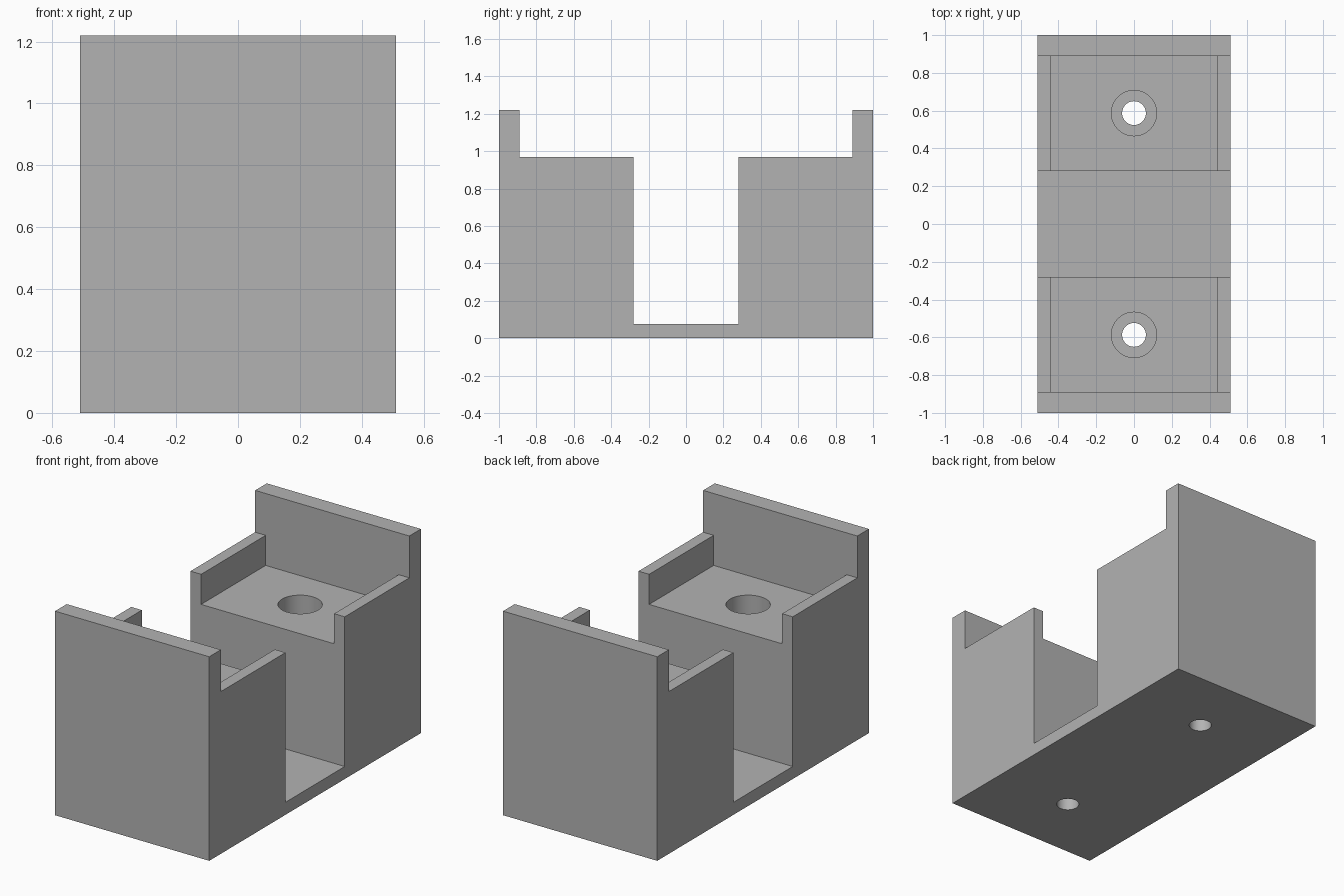
import bpy, bmesh
from mathutils import Matrix, Vector

cube = bpy.data.objects.get("Cube")
if cube:
    bpy.data.objects.remove(cube, do_unlink=True)

HALF_X, HALF_Y = 0.51, 1.0
TOP, SHOULDER, POCKET, BASE = 1.22, 0.97, 0.79, 0.075
END_Y, CHANNEL_Y, POCKET_X = 0.89, 0.28, 0.44
HOLE_Y, HEAD_R, SHANK_R, HEAD_Z = 0.587, 0.12, 0.063, 0.2

grey = bpy.data.materials.new("plain grey")
grey.use_nodes = True
colour = (0.45, 0.45, 0.45, 1)
grey.diffuse_color = colour
grey.node_tree.nodes["Principled BSDF"].inputs["Base Color"].default_value = colour


def make_object(name, bm):
    bmesh.ops.recalc_face_normals(bm, faces=bm.faces)
    mesh = bpy.data.meshes.new(name)
    bm.to_mesh(mesh)
    bm.free()
    mesh.materials.append(grey)
    obj = bpy.data.objects.new(name, mesh)
    bpy.context.collection.objects.link(obj)
    return obj


def box(name, low, high):
    low, high = Vector(low), Vector(high)
    bm = bmesh.new()
    bmesh.ops.create_cube(bm, size=1, matrix=Matrix.Translation((low + high) / 2)
                          @ Matrix.Diagonal((*(high - low), 1)))
    return make_object(name, bm)


def cylinder(name, radius, y, z0, z1):
    bm = bmesh.new()
    bmesh.ops.create_cone(bm, cap_ends=True, segments=64, radius1=radius, radius2=radius,
                          depth=z1 - z0, matrix=Matrix.Translation((0, y, (z0 + z1) / 2)))
    return make_object(name, bm)


def cut(target, cutter):
    cutter.hide_render = True
    mod = target.modifiers.new("cut", "BOOLEAN")
    mod.operation, mod.solver, mod.object = "DIFFERENCE", "EXACT", cutter
    bpy.context.view_layer.objects.active = target
    bpy.ops.object.modifier_apply(modifier=mod.name)
    bpy.data.objects.remove(cutter, do_unlink=True)


# Stepped side profile, mirrored about the channel and extruded across the width
half = [(HALF_Y, 0), (HALF_Y, TOP), (END_Y, TOP), (END_Y, SHOULDER),
        (CHANNEL_Y, SHOULDER), (CHANNEL_Y, BASE)]
outline = half + [(-y, z) for y, z in reversed(half)]
bm = bmesh.new()
face = bm.faces.new([bm.verts.new((-HALF_X, y, z)) for y, z in outline])
swept = bmesh.ops.extrude_face_region(bm, geom=[face])["geom"]
bmesh.ops.translate(bm, vec=(2 * HALF_X, 0, 0),
                    verts=[v for v in swept if isinstance(v, bmesh.types.BMVert)])
bracket = make_object("channel_bracket", bm)

# Recessed shelf and counterbored screw hole in each block
for side in (-1, 1):
    near, far = sorted((side * (CHANNEL_Y - 0.1), side * END_Y))
    cut(bracket, box("shelf_cutter", (-POCKET_X, near, POCKET), (POCKET_X, far, TOP + 0.1)))
    cut(bracket, cylinder("head_cutter", HEAD_R, side * HOLE_Y, HEAD_Z, TOP))
    cut(bracket, cylinder("shank_cutter", SHANK_R, side * HOLE_Y, -0.1, HEAD_Z + 0.1))

# Smooth bores, crisp box edges
bpy.ops.object.select_all(action="DESELECT")
bracket.select_set(True)
bpy.context.view_layer.objects.active = bracket
bpy.ops.object.shade_smooth_by_angle(angle=0.5)
